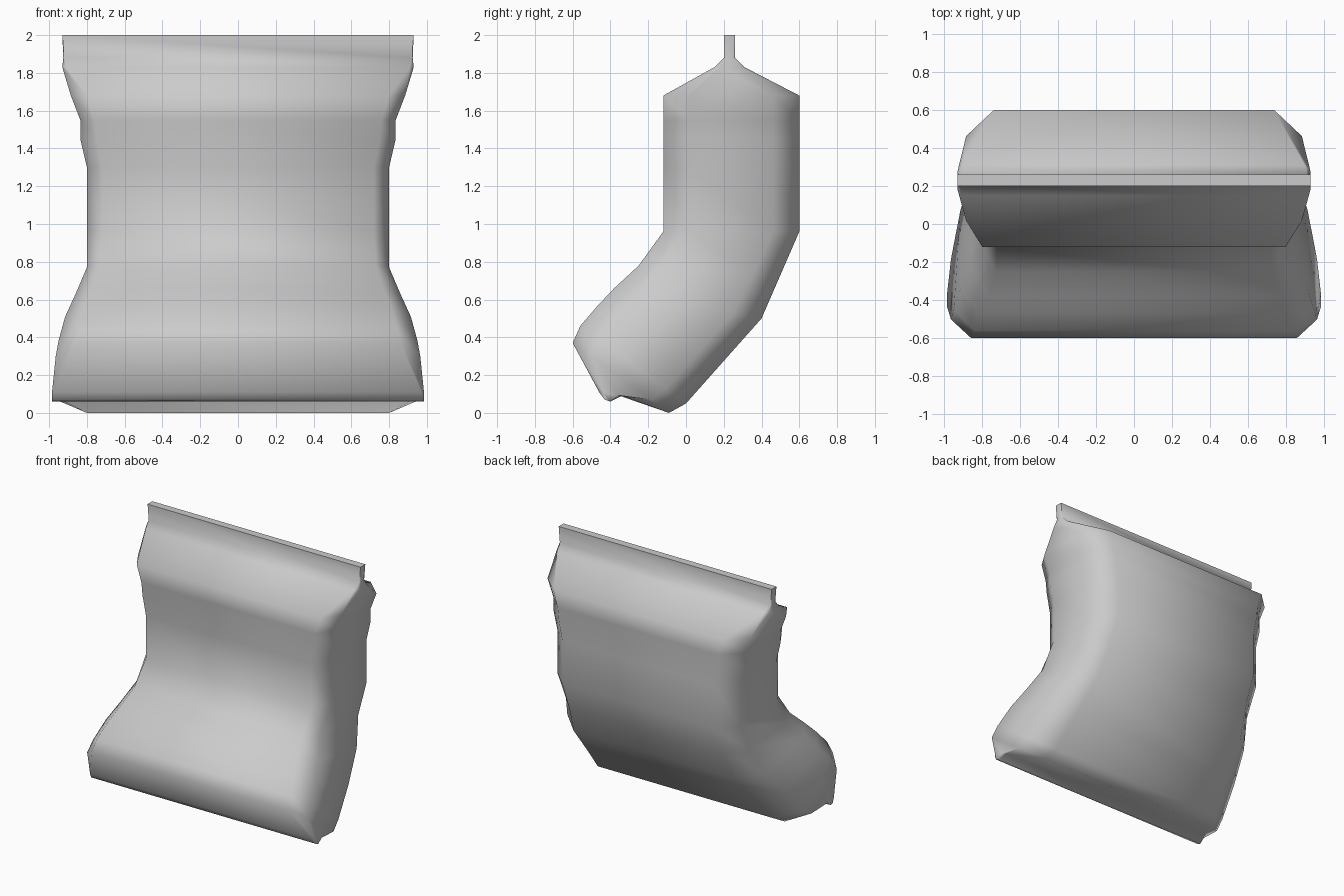
import bpy
import bmesh
import math
from mathutils import Vector

cube = bpy.data.objects.get("Cube")
if cube:
    bpy.data.objects.remove(cube, do_unlink=True)

# One plain grey for the whole bag
grey = bpy.data.materials.new("plain grey")
grey.use_nodes = True
tone = (0.6, 0.6, 0.6, 1)
grey.diffuse_color = tone
grey.node_tree.nodes["Principled BSDF"].inputs["Base Color"].default_value = tone

# Cross-sections, top seal to bottom seal:
# (front y, z), (back y, z), front corner x, back corner x, side x
sections = [
    ((0.20, 2.0), (0.26, 2.0), 0.93, 0.93, 0.93),
    ((0.20, 1.88), (0.26, 1.88), 0.92, 0.92, 0.925),
    ((0.15, 1.83), (0.31, 1.83), 0.91, 0.90, 0.93),
    ((-0.12, 1.68), (0.60, 1.68), 0.80, 0.74, 0.885),
    ((-0.12, 1.55), (0.60, 1.55), 0.76, 0.70, 0.835),
    ((-0.12, 1.45), (0.60, 1.45), 0.75, 0.69, 0.835),
    ((-0.12, 1.30), (0.60, 1.30), 0.72, 0.66, 0.80),
    ((-0.12, 0.96), (0.60, 0.96), 0.72, 0.66, 0.80),
    ((-0.25, 0.78), (0.50, 0.73), 0.73, 0.67, 0.80),
    ((-0.38, 0.66), (0.40, 0.50), 0.77, 0.70, 0.86),
    ((-0.47, 0.565), (0.20, 0.275), 0.81, 0.73, 0.915),
    ((-0.56, 0.46), (0.0, 0.05), 0.84, 0.77, 0.95),
    ((-0.60, 0.37), (-0.09, 0.0), 0.86, 0.80, 0.965),
    ((-0.46, 0.11), (-0.34, 0.09), 0.97, 0.96, 0.985),
    ((-0.43, 0.07), (-0.40, 0.06), 0.98, 0.98, 0.985),
]


def ring(bm, front, back, front_x, back_x, side_x):
    """Eight-sided section with chamfered corners."""
    f, b = Vector((0, *front)), Vector((0, *back))
    half = [(f, front_x), (f.lerp(b, 0.19), side_x),
            (f.lerp(b, 0.81), side_x), (b, back_x)]
    points = [p + Vector((x, 0, 0)) for p, x in half]
    points += [p - Vector((x, 0, 0)) for p, x in reversed(half)]
    return [bm.verts.new(p) for p in points]


# Loft the sections into one closed bag
bm = bmesh.new()
rings = [ring(bm, *s) for s in sections]
for upper, lower in zip(rings, rings[1:]):
    for i in range(len(upper)):
        j = (i + 1) % len(upper)
        bm.faces.new((upper[i], upper[j], lower[j], lower[i]))
bm.faces.new(rings[0])
bm.faces.new(rings[-1])
bmesh.ops.recalc_face_normals(bm, faces=bm.faces)
mesh = bpy.data.meshes.new("sealed_bag")
bm.to_mesh(mesh)
bm.free()
mesh.materials.append(grey)

bag = bpy.data.objects.new("sealed_bag", mesh)
bpy.context.collection.objects.link(bag)
bpy.ops.object.select_all(action="DESELECT")
bag.select_set(True)
bpy.context.view_layer.objects.active = bag
bpy.ops.object.shade_smooth_by_angle(angle=math.radians(65))
